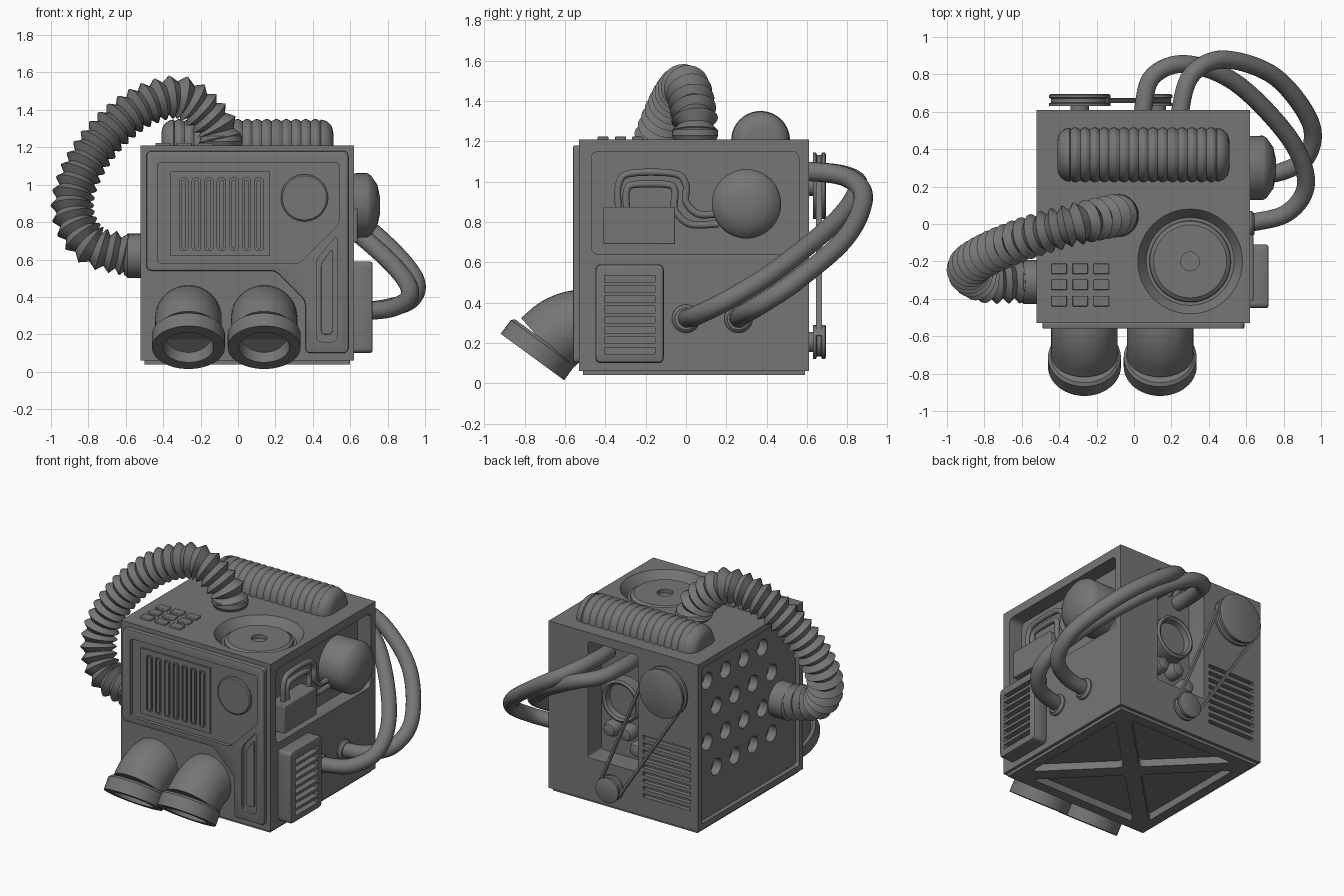
import bpy, bmesh, math
from mathutils import Vector, Matrix

if "Cube" in bpy.data.objects:
    bpy.data.objects.remove(bpy.data.objects["Cube"])

grey = bpy.data.materials.new("dark grey metal")
grey.use_nodes = True
COLOR = (0.18, 0.18, 0.18, 1)
grey.diffuse_color = COLOR
grey.node_tree.nodes["Principled BSDF"].inputs["Base Color"].default_value = COLOR
parts = []

X, Y, Z = Vector((1, 0, 0)), Vector((0, 1, 0)), Vector((0, 0, 1))


def frame(u, v, w, origin):
    m = Matrix((u, v, w)).transposed().to_4x4()
    m.translation = origin
    return m


# Local frames of the body sides: u across, v up, w outward
FRONT = frame(X, Z, -Y, -0.53 * Y)
BACK = frame(-X, Z, Y, 0.61 * Y)
SIDE_L = frame(Y, Z, X, 0.62 * X)
SIDE_R = frame(-Y, Z, -X, -0.52 * X)
TOP = frame(X, Y, Z, 1.21 * Z)
BOTTOM = frame(X, -Y, -Z, 0.06 * Z)


def finish(name, bm, bevel=0):
    bmesh.ops.recalc_face_normals(bm, faces=bm.faces)
    me = bpy.data.meshes.new(name)
    bm.to_mesh(me)
    bm.free()
    me.materials.append(grey)
    ob = bpy.data.objects.new(name, me)
    bpy.context.collection.objects.link(ob)
    parts.append(ob)
    if bevel:
        mod = ob.modifiers.new("edge", 'BEVEL')
        mod.width, mod.segments = bevel, 2
        mod.limit_method, mod.angle_limit = 'ANGLE', math.radians(50)
    return ob


def rect(u0, u1, v0, v1):
    return [(u0, v0), (u1, v0), (u1, v1), (u0, v1)]


def rounded(pts, r, steps=5):
    out = []
    for i, p in enumerate(pts):
        p, a, b = Vector(p), Vector(pts[i - 1]), Vector(pts[(i + 1) % len(pts)])
        a, b = p + (a - p).normalized() * r, p + (b - p).normalized() * r
        for k in range(steps + 1):
            t = k / steps
            out.append(a * (1 - t) ** 2 + p * 2 * t * (1 - t) + b * t * t)
    return out


def circle(u, v, r, n=32):
    return [(u + r * math.cos(math.tau * i / n), v + r * math.sin(math.tau * i / n)) for i in range(n)]


def prism(name, face, polys, w0, w1, bevel=0):
    bm = bmesh.new()
    for pts in polys:
        lo = [bm.verts.new(face @ Vector((p[0], p[1], w0))) for p in pts]
        hi = [bm.verts.new(face @ Vector((p[0], p[1], w1))) for p in pts]
        bm.faces.new(lo[::-1])
        bm.faces.new(hi)
        for i in range(len(pts)):
            bm.faces.new((lo[i - 1], lo[i], hi[i], hi[i - 1]))
    return finish(name, bm, bevel)


def skin(bm, rings):
    for a, b in zip(rings, rings[1:]):
        for i in range(len(a)):
            bm.faces.new((a[i - 1], a[i], b[i], b[i - 1]))
    bm.faces.new(rings[0][::-1])
    bm.faces.new(rings[-1])


def lathe(name, face, u, v, profile, seg=48):
    bm = bmesh.new()
    skin(bm, [[bm.verts.new(face @ Vector((p[0], p[1], w))) for p in circle(u, v, max(r, 0.0005), seg)]
              for r, w in profile])
    return finish(name, bm)


def sweep(name, pts, radius, count, seg=20):
    # Smooth path through the points, resampled evenly by length
    P = [Vector(p) for p in pts]
    P = [2 * P[0] - P[1]] + P + [2 * P[-1] - P[-2]]
    dense = []
    for a, b, c, d in zip(P, P[1:], P[2:], P[3:]):
        for k in range(40):
            t = k / 40
            dense.append(0.5 * (2 * b + (c - a) * t + (2 * a - 5 * b + 4 * c - d) * t * t
                                + (3 * b - a - 3 * c + d) * t ** 3))
    dense.append(P[-2])
    dist = [0]
    for a, b in zip(dense, dense[1:]):
        dist.append(dist[-1] + (b - a).length)
    path, j = [], 0
    for i in range(count):
        s = dist[-1] * i / (count - 1)
        while j < len(dist) - 2 and dist[j + 1] < s:
            j += 1
        path.append(dense[j].lerp(dense[j + 1], (s - dist[j]) / (dist[j + 1] - dist[j])))
    bm, rings, side = bmesh.new(), [], None
    for i, c in enumerate(path):
        tan = (path[min(i + 1, count - 1)] - path[max(i - 1, 0)]).normalized()
        side = tan.orthogonal() if side is None else side - tan * side.dot(tan)
        side.normalize()
        up, r = tan.cross(side), radius(i / (count - 1))
        rings.append([bm.verts.new(c + side * p[0] + up * p[1]) for p in circle(0, 0, r, seg)])
    skin(bm, rings)
    return finish(name, bm)


def cut(cutter, *targets):
    for ob in targets:
        mod = ob.modifiers.new("cut", 'BOOLEAN')
        mod.operation, mod.solver, mod.object = 'DIFFERENCE', 'EXACT', cutter
        bpy.context.view_layer.update()
        me = bpy.data.meshes.new_from_object(ob.evaluated_get(bpy.context.evaluated_depsgraph_get()))
        ob.modifiers.clear()
        ob.data = me
    parts.remove(cutter)
    bpy.data.objects.remove(cutter)


# Body and base plate with four triangular pockets
body = prism("body", TOP, [rect(-0.52, 0.62, -0.53, 0.61)], -1.15, 0)
base = prism("base_plate", BOTTOM, [rect(-0.5, 0.6, -0.59, 0.51)], -0.01, 0.02)
tri = [Vector((0.07, 0)), Vector((0.48, -0.41)), Vector((0.48, 0.41))]
pockets = [[Matrix.Rotation(k * math.pi / 2, 2) @ p + Vector((0.05, -0.04)) for p in rounded(tri, 0.04)]
           for k in range(4)]
cut(prism("cutter", BOTTOM, pockets, -0.03, 0.04), body, base)

# Recesses of the body
cut(prism("cutter", SIDE_L, [rounded(rect(-0.47, 0.56, 0.64, 1.15), 0.04)], -0.1, 0.05), body)
cut(prism("cutter", SIDE_R, [rounded(rect(-0.57, 0.49, 0.1, 1.17), 0.02)], -0.03, 0.05), body)
holes = [circle(-0.47 + 0.2 * c + 0.1 * (r % 2), 1.04 - 0.21 * r, 0.056, 24) for r in range(4) for c in range(4)]
cut(prism("cutter", SIDE_R, holes, -0.09, -0.02), body)
cut(prism("cutter", BACK, [rounded(rect(-0.32, 0.06, 0.35, 1.15), 0.02)], -0.15, 0.05), body)
louvres = [rect(0.1, 0.46, 0.19 + 0.05 * i, 0.215 + 0.05 * i) for i in range(9)]
cut(prism("cutter", BACK, louvres, -0.03, 0.05), body)
cut(lathe("cutter", TOP, 0.3, -0.2, [(0, -0.06), (0.235, -0.06), (0.28, 0), (0.28, 0.03), (0, 0.03)]), body)

# Top: dial, buttons and ribbed tank
lathe("top_dial", TOP, 0.3, -0.2, [(0, -0.055), (0.05, -0.055), (0.05, -0.03), (0.195, -0.03),
                                   (0.215, -0.045), (0.22, -0.07), (0, -0.07)])
prism("buttons", TOP, [rect(x - 0.041, x + 0.041, y - 0.028, y + 0.028)
                       for x in (-0.4, -0.288, -0.175) for y in (-0.24, -0.325, -0.412)], -0.01, 0.013, 0.004)


def tank_radius(t):
    d = min(t, 1 - t) * 0.92
    if d < 0.07:
        return 0.07 + 0.073 * math.sqrt(1 - (1 - d / 0.07) ** 2)
    return 0.134 + 0.012 * abs(math.sin((t * 0.92 - 0.07) / 0.052 * math.pi))


sweep("ribbed_tank", [(-0.41, 0.37, 1.205), (0.05, 0.37, 1.205), (0.51, 0.37, 1.205)], tank_radius, 181, 40)

# Corrugated hose with its two sockets
HOSE = [(-0.09, 0.045, 1.22), (-0.13, 0.04, 1.33), (-0.31, 0, 1.468), (-0.56, -0.07, 1.39),
        (-0.78, -0.16, 1.17), (-0.886, -0.24, 0.9), (-0.8, -0.305, 0.69), (-0.58, -0.31, 0.62)]
sweep("corrugated_hose", HOSE, lambda t: 0.116 if round(t * 56) % 2 else 0.083, 57, 24)
lathe("hose_top_socket", TOP, -0.09, 0.045, [(0, -0.01), (0.1, -0.01), (0.115, 0.02), (0.11, 0.05),
                                             (0.08, 0.075), (0, 0.075)])
lathe("hose_side_socket", SIDE_R, 0.31, 0.62, [(0, -0.04), (0.118, -0.04), (0.118, 0.07), (0.1, 0.09), (0, 0.09)])

# Front plate with a recessed panel and a slot
plate = prism("front_plate", FRONT, [rounded([(-0.49, 0.54), (0.2, 0.54), (0.36, 0.38), (0.36, 0.1), (0.59, 0.1),
                                              (0.59, 1.18), (-0.49, 1.18)], 0.03)], -0.01, 0.03, 0.008)
panel = rounded([(-0.43, 0.58), (0.33, 0.58), (0.54, 0.79), (0.54, 1.12), (-0.43, 1.12)], 0.025)
slot = rounded([(0.42, 0.16), (0.53, 0.16), (0.53, 0.73), (0.42, 0.6)], 0.03)
cut(prism("cutter", FRONT, [panel, slot], 0.006, 0.05), plate)
prism("slot_insert", FRONT, [rounded([(0.445, 0.2), (0.505, 0.2), (0.505, 0.66), (0.445, 0.58)], 0.02)], 0, 0.018, 0.004)
grille = prism("front_grille", FRONT, [rect(-0.36, 0.17, 0.62, 1.07)], 0, 0.018)
bars = [rounded(rect(x - 0.022, x + 0.022, 0.65, 1.035), 0.015) for x in [-0.29 + 0.067 * i for i in range(7)]]
cut(prism("cutter", FRONT, bars, 0.008, 0.05), grille)
prism("grille_bars", FRONT, [rounded(rect(p[0] - 0.012, p[0] + 0.012, 0.66, 1.025), 0.01)
                             for p in [(-0.29 + 0.067 * i,) for i in range(7)]], 0, 0.022)
lathe("front_disc", FRONT, 0.355, 0.93, [(0, 0), (0.126, 0), (0.126, 0.018), (0.118, 0.024), (0, 0.024)])

# Two elbow nozzles
axis = Vector((0, -0.59, -0.807)).normalized()
for side, x in (("right", -0.265), ("left", 0.14)):
    sweep(side + "_nozzle_elbow", [(x, -0.5, 0.285), (x, -0.56, 0.28), (x, -0.63, 0.25), (x, -0.7, 0.19)],
          lambda t: 0.178, 16, 40)
    lip = frame(X, axis.cross(X), axis, Vector((x, -0.762, 0.13)))
    lathe(side + "_nozzle_lip", lip, 0, 0, [(0, -0.1), (0.18, -0.1), (0.195, -0.085), (0.195, 0), (0.135, 0),
                                            (0.125, -0.08), (0, -0.08)])

# Left side: vent, drum, box and small pipes
vent = prism("side_vent", SIDE_L, [rounded(rect(-0.45, -0.11, 0.1, 0.59), 0.03)], -0.01, 0.1, 0.015)
cut(prism("cutter", SIDE_L, [rect(-0.405, -0.155, 0.145 + 0.051 * i, 0.178 + 0.051 * i) for i in range(8)],
          0.06, 0.15), vent)
lathe("side_drum", SIDE_L, 0.3, 0.89, [(0, -0.11), (0.17, -0.11), (0.172, 0.07), (0.16, 0.09), (0.11, 0.125),
                                       (0.05, 0.138), (0, 0.14)])
prism("side_box", SIDE_L, [rect(-0.41, -0.055, 0.69, 0.875)], -0.11, 0.02, 0.005)
PIPES = ([(-0.335, 0.86), (-0.335, 0.98), (-0.28, 1.04), (-0.06, 1.04), (0, 0.985), (0, 0.9), (0.06, 0.84), (0.16, 0.84)],
         [(-0.295, 0.86), (-0.295, 0.95), (-0.26, 0.985), (-0.09, 0.985), (-0.055, 0.95), (-0.055, 0.86), (0.02, 0.79), (0.16, 0.79)])
for i, pipe in enumerate(PIPES):
    sweep(f"small_pipe_{i + 1}", [(0.58, y, z) for y, z in pipe], lambda t: 0.018, 60, 12)

# Two thick cables from the back niche to the side
CABLES = ([(0.05, 0.48, 1.05), (0.05, 0.62, 1.05), (0.1, 0.79, 1.03), (0.28, 0.855, 0.97), (0.55, 0.75, 0.81),
           (0.83, 0.46, 0.57), (0.92, 0.22, 0.42), (0.82, 0.06, 0.34), (0.6, 0, 0.32)],
          [(0.25, 0.48, 1.05), (0.25, 0.62, 1.05), (0.31, 0.8, 1.02), (0.48, 0.88, 0.92), (0.75, 0.79, 0.72),
           (0.94, 0.55, 0.51), (0.93, 0.37, 0.39), (0.79, 0.28, 0.34), (0.6, 0.26, 0.32)])
for i, path in enumerate(CABLES):
    sweep(f"cable_{i + 1}", path, lambda t: 0.048, 90)
    lathe(f"cable_socket_{i + 1}", SIDE_L, path[-1][1], 0.32, [(0, -0.01), (0.07, -0.01), (0.07, 0.01), (0.055, 0.025), (0, 0.025)])

# Back: niche gauge, knobs, pulleys and belt
lathe("niche_gauge", BACK, -0.12, 0.76, [(0, -0.16), (0.145, -0.16), (0.145, -0.07), (0.13, -0.06), (0.115, -0.07),
                                         (0.11, -0.11), (0, -0.11)])
for i, (u, v) in enumerate(((-0.21, 0.54), (-0.09, 0.54), (-0.01, 0.45))):
    lathe(f"niche_knob_{i + 1}", BACK, u, v, [(0, -0.16), (0.05, -0.16), (0.055, -0.1), (0.04, -0.07), (0, -0.06)], 24)
big, small = Vector((0.29, 0.98)), Vector((-0.12, 0.205))
for name, c, r in (("large_pulley", big, 0.165), ("small_pulley", small, 0.085)):
    lathe(name, BACK, c.x, c.y, [(0, -0.02), (0.05, -0.02), (0.05, 0.02), (r, 0.02), (r, 0.035), (r - 0.012, 0.04),
                                 (r - 0.012, 0.06), (r, 0.065), (r, 0.08), (r - 0.01, 0.085), (0, 0.085)])
d = (small - big).normalized()
sin_a = 0.08 / (small - big).length
strips = []
for s in (1, -1):
    n = Vector((-d.y, d.x)) * s * math.sqrt(1 - sin_a ** 2) + d * sin_a
    strips.append([big + n * 0.15, small + n * 0.07, small + n * 0.085, big + n * 0.165])
prism("drive_belt", BACK, strips, 0.036, 0.064)

# Smooth shading with sharp edges kept
bpy.ops.object.select_all(action='DESELECT')
for ob in parts:
    ob.select_set(True)
bpy.context.view_layer.objects.active = body
bpy.ops.object.shade_smooth_by_angle(angle=math.radians(35))
